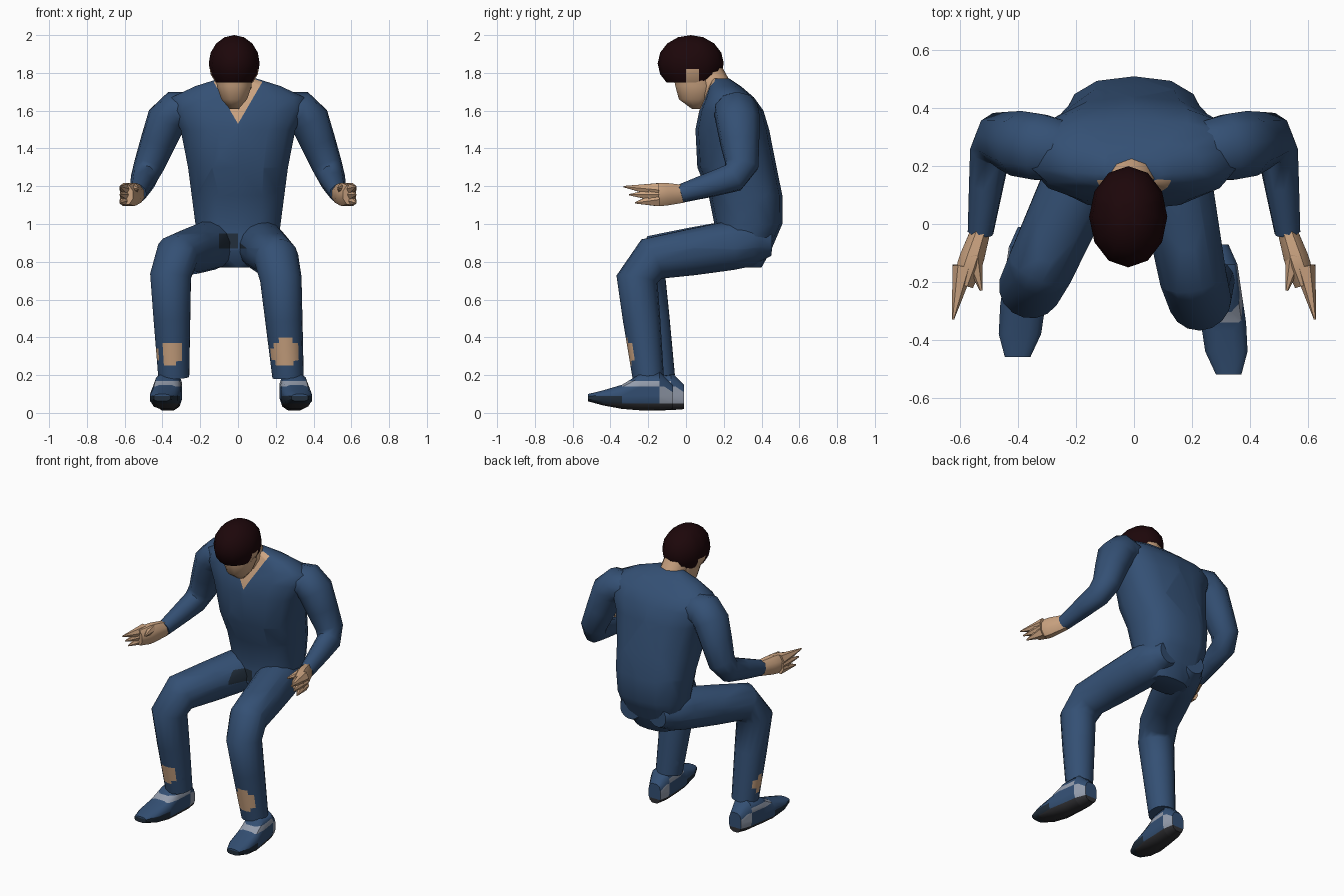
import bpy, bmesh, math
from mathutils import Vector

cube = bpy.data.objects.get("Cube")
if cube:
    bpy.data.objects.remove(cube)


def material(name, *rgb):
    mat = bpy.data.materials.new(name)
    mat.use_nodes = True
    mat.diffuse_color = (*rgb, 1)
    shader = mat.node_tree.nodes["Principled BSDF"]
    shader.inputs["Base Color"].default_value = (*rgb, 1)
    return mat


MATERIALS = {
    "blue cloth": material("blue cloth", .034, .08, .175),
    "skin": material("skin", .6, .37, .22),
    "hair": material("dark brown hair", .012, .002, .003),
    "sole": material("charcoal sole", .03, .03, .034),
    "grey": material("pale grey", .3, .34, .42),
    "navy": material("dark navy", .016, .028, .045),
}
SLOTS = list(MATERIALS)


def cut(bm, point, normal, **options):
    bmesh.ops.bisect_plane(bm, geom=bm.verts[:] + bm.edges[:] + bm.faces[:],
                           plane_co=point, plane_no=normal, **options)


def finish(name, bm, colour, cuts=(), sharp_angle=50):
    """Cut the faces, colour them by name or by rule, and make the object."""
    for point, normal in cuts:
        cut(bm, point, normal)
    bmesh.ops.recalc_face_normals(bm, faces=bm.faces[:])
    for face in bm.faces:
        choice = colour(face.calc_center_median()) if callable(colour) else colour
        face.material_index = SLOTS.index(choice)
    mesh = bpy.data.meshes.new(name)
    bm.to_mesh(mesh)
    bm.free()
    for mat in MATERIALS.values():
        mesh.materials.append(mat)
    mesh.shade_smooth()
    mesh.set_sharp_from_angle(angle=math.radians(sharp_angle))
    obj = bpy.data.objects.new(name, mesh)
    bpy.context.collection.objects.link(obj)


def oval(centre, across, along, sides, power=1):
    """Ring of points; a lower power makes it squarer."""
    ring = []
    for i in range(sides):
        turn = math.tau * (i + .5) / sides
        c, s = math.cos(turn), math.sin(turn)
        ring.append(centre + across * math.copysign(abs(c) ** power, c)
                    + along * math.copysign(abs(s) ** power, s))
    return ring


def loft(name, rings, colour, **options):
    bm = bmesh.new()
    loops = [[bm.verts.new(point) for point in ring] for ring in rings]
    for low, high in zip(loops, loops[1:]):
        for i in range(len(low)):
            bm.faces.new((low[i - 1], low[i], high[i], high[i - 1]))
    bm.faces.new(loops[0])
    bm.faces.new(loops[-1])
    finish(name, bm, colour, **options)


def limb(name, joints, radii, reference, colour, flat=1, sides=10, **options):
    """Tube through the joints, with every inner joint rounded off."""
    points, sizes = [joints[0]], [radii[0]]
    bones = zip(joints, joints[1:], radii, radii[1:])
    for start, end, first, last in bones:
        for part in (.15, .5, .85):
            points.append(start.lerp(end, part))
            sizes.append(first + (last - first) * part)
    points.append(joints[-1])
    sizes.append(radii[-1])
    rings, across = [], reference
    for i, (point, size) in enumerate(zip(points, sizes)):
        tangent = (points[min(i + 1, len(points) - 1)] - points[max(i - 1, 0)]).normalized()
        across = (across - tangent * across.dot(tangent)).normalized()
        rings.append(oval(point, across * size, tangent.cross(across) * size * flat, sides))
    loft(name, rings, colour, **options)


X, Y, Z = Vector((1, 0, 0)), Vector((0, 1, 0)), Vector((0, 0, 1))


def cloth(c):
    """Blue cloth with a dark patch at the crotch."""
    patch = -.1 < c.x < .03 and .03 < c.y < .2 and .87 < c.z < .95
    return "navy" if patch else "blue cloth"


CROTCH_CUTS = [(Z * .87, Z), (Z * .95, Z), (X * -.1, X)]

# Torso with an open V neck
V_SLOPE, V_TIP = .58, 1.53


def shirt(c):
    inside = abs(c.x) < V_SLOPE * (c.z - V_TIP) and c.y < .16
    return "skin" if inside else cloth(c)


# height, half width, front, back
torso_profile = [
    (.77, .13, .22, .4), (.86, .21, .15, .45), (1, .23, .15, .51), (1.15, .25, .12, .51),
    (1.3, .27, .06, .48), (1.5, .31, .05, .44), (1.6, .36, .07, .41), (1.67, .36, .1, .36),
    (1.73, .23, .12, .29), (1.77, .1, .14, .23)]
loft("torso", [oval(Vector((0, (front + back) / 2, z)), X * width, Y * (back - front) / 2, 14, .8)
               for z, width, front, back in torso_profile], shirt,
     cuts=CROTCH_CUTS + [(Z * V_TIP, X * s - Z * V_SLOPE) for s in (1, -1)])

# Neck, face and hair
HEAD_X = X * -.02
limb("neck", [Vector((0, .19, 1.65)), HEAD_X + Vector((0, .1, 1.83))], [.09, .08], X, "skin")
face_profile = [(1.61, .025, .03, .08), (1.66, .07, -.04, .13), (1.73, .095, -.06, .17),
                (1.84, .1, -.08, .15)]
loft("face", [oval(HEAD_X + Vector((0, (front + back) / 2, z)), X * width,
                   Y * (back - front) / 2, 12, .9)
              for z, width, front, back in face_profile], "skin")


def hair(c):
    temple = 0 < c.y < .07 and c.z < 1.82 and abs(c.x - HEAD_X.x) > .08
    return "skin" if temple else "hair"


scalp = bmesh.new()
bmesh.ops.create_uvsphere(scalp, u_segments=12, v_segments=8, radius=1)
bmesh.ops.scale(scalp, vec=(.135, .175, .15), verts=scalp.verts[:])
bmesh.ops.translate(scalp, vec=HEAD_X + Vector((0, .025, 1.85)), verts=scalp.verts[:])
cut(scalp, Z * 1.75, Z, clear_inner=True)
bmesh.ops.holes_fill(scalp, edges=[e for e in scalp.edges if e.is_boundary], sides=0)
finish("hair", scalp, hair, cuts=[(Z * 1.82, Z), (Y * .07, Y), (Vector(), Y)])

# Arms and hands
for side, s in (("left", 1), ("right", -1)):
    def place(x, y, z):
        return Vector((s * x, y, z))

    limb(side + "_arm",
         [place(.15, .24, 1.6), place(.36, .27, 1.6), place(.49, .3, 1.26), place(.53, -.03, 1.16)],
         [.09, .125, .085, .05], Y, "blue cloth", flat=.9)
    wrist, knuckles = place(.525, -.01, 1.16), place(.59, -.21, 1.155)
    limb(side + "_palm", [wrist, wrist.lerp(knuckles, .6), knuckles], [.05, .068, .055], Z,
         "skin", flat=.7, sides=8)
    for i in range(3):
        root = knuckles + Z * .025 * (1 - i) + Y * .06
        tip = root + place(.035, .03 * i - .18, .018 * (1 - i))
        limb(f"{side}_finger_{i + 1}", [root, tip], [.042, .004], Z, "skin", flat=.9, sides=6)
    thumb_root = wrist.lerp(knuckles, .5) + Z * .03
    limb(side + "_thumb", [thumb_root, thumb_root + place(-.03, -.12, 0)], [.035, .005], Z,
         "skin", sides=6)

# Legs with bare spots (centre and radius) on each shin, and shoes
# distance from the ankle, half width and top of a shoe from heel to toe
shoe_profile = [(.13, .045, .15), (.06, .07, .22), (-.04, .075, .21), (-.14, .08, .15),
                (-.24, .075, .12), (-.32, .045, .1)]
for side, s, knee, ankle, spots in (
        ("left", 1, Vector((.22, -.27, .8)), Vector((.265, -.2, .19)),
         [(Vector((.25, -.29, .32)), .08)]),
        ("right", -1, Vector((-.36, -.23, .82)), Vector((-.34, -.14, .19)),
         [(Vector((-.35, -.25, .31)), .06), (Vector((-.43, -.16, .31)), .05)])):

    def trousers(c):
        bare = any((c - spot).length < radius for spot, radius in spots)
        return "skin" if bare else cloth(c)

    limb(side + "_leg", [Vector((s * .1, .45, .9)), Vector((s * .11, .32, .9)), knee, ankle],
         [.07, .135, .115, .083], X, trousers, sides=16,
         cuts=CROTCH_CUTS + [(Z * (.25 + .03 * i), Z) for i in range(6)])

    def shoe(c):
        forward = ankle.y - c.y
        if c.z < .05:
            return "sole"
        if forward > .14 and c.z < .09:
            return "navy"
        laces = .14 < c.z < .17 and -.06 < forward < .14
        heel = .05 < c.z < .14 and -.1 < forward < -.06
        return "grey" if laces or heel else "blue cloth"

    rings = []
    for y, width, top in shoe_profile:
        bottom = .01 + .5 * y * y
        centre = Vector((ankle.x + s * (.03 - .1 * y), ankle.y + y, (top + bottom) / 2))
        rings.append(oval(centre, X * width, Z * (top - bottom) / 2, 12, .7))
    loft(side + "_shoe", rings, shoe, sharp_angle=40,
         cuts=[(Z * height, Z) for height in (.05, .09, .14, .17)]
         + [(Y * (ankle.y + .06), Y)])
